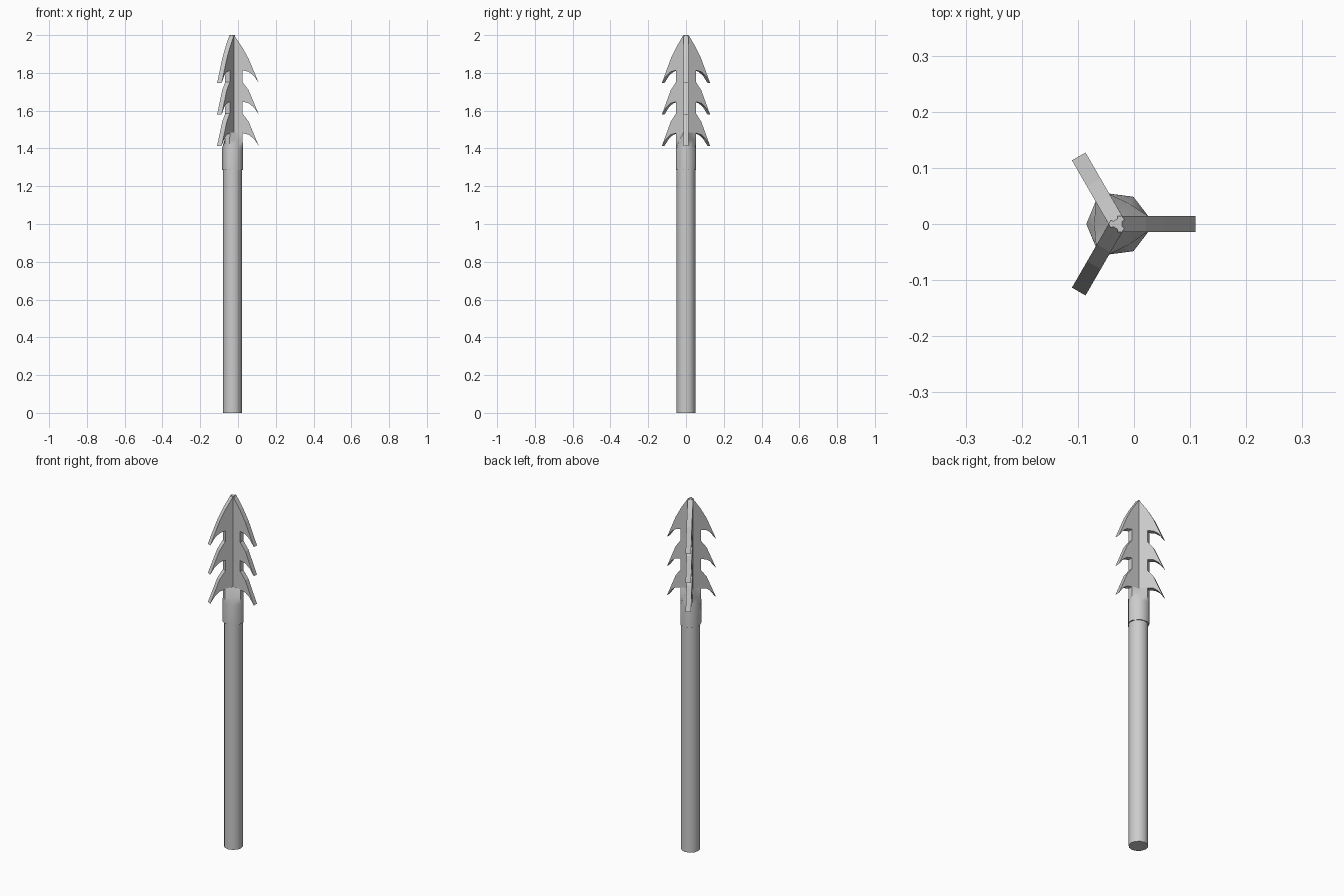
import bpy, bmesh
from math import radians, sin, cos, atan2, hypot
from mathutils import Matrix

if "Cube" in bpy.data.objects:
    bpy.data.objects.remove(bpy.data.objects["Cube"])

CX = -0.029      # axis of the shaft
T = 0.014        # half thickness of a blade
ROOT = 0.053     # radius of the blade between barbs
STEP = 0.1665    # spacing of the barbs


def finish(name, bm, smooth=True):
    bmesh.ops.recalc_face_normals(bm, faces=bm.faces[:])
    me = bpy.data.meshes.new(name)
    bm.to_mesh(me)
    bm.free()
    ob = bpy.data.objects.new(name, me)
    bpy.context.collection.objects.link(ob)
    ob.location.x = CX
    if smooth:
        bpy.ops.object.select_all(action='DESELECT')
        ob.select_set(True)
        bpy.context.view_layer.objects.active = ob
        bpy.ops.object.shade_smooth_by_angle(angle=radians(45))
    return ob


def loft(name, rings):
    bm = bmesh.new()
    rows = [[bm.verts.new(p) for p in r] for r in rings]
    n = len(rows[0])
    for a, b in zip(rows, rows[1:]):
        for i in range(n):
            j = (i + 1) % n
            bm.faces.new((a[i], a[j], b[j], b[i]))
    bm.faces.new(rows[0][::-1])
    bm.faces.new(rows[-1])
    return finish(name, bm)


# Round shaft
def circle(r, z, n=12):
    return [(r * cos(radians(360 * i / n)), r * sin(radians(360 * i / n)), z)
            for i in range(n)]


loft("shaft", [circle(0.05, 0), circle(0.05, 1.38)])


# Nine-sided socket that tapers into the three-bladed star section
def star(outer, valley, z):
    half, r = atan2(T, outer), hypot(outer, T)
    pts = []
    for k in range(3):
        a = radians(120 * k)
        for ang, rad in ((a - half, r), (a + half, r), (a + radians(60), valley)):
            pts.append((rad * cos(ang), rad * sin(ang), z))
    return pts


loft("socket", [star(0.0545, 0.056, 1.285), star(0.0545, 0.056, 1.40),
                star(0.054, 0.042, 1.445), star(ROOT, 0.0163, 1.485)])

# Barbed blade profile (radius, height), from the tip down
profile = [(0, 2.0), (0.008, 2.0), (0.05, 1.938)]
for k in range(3):
    dz = -STEP * k
    if k:
        profile.append((ROOT, 1.918 + dz))
    profile += [(r, z + dz) for r, z in (
        (0.085, 1.875), (0.139, 1.747), (0.112, 1.785),
        (0.085, 1.806), (ROOT, 1.814))]
profile += [(ROOT, 1.38), (0, 1.38)]

# Three blades around the axis
for k in range(3):
    bm = bmesh.new()
    face = bm.faces.new([bm.verts.new((r, -T, z)) for r, z in profile])
    ext = bmesh.ops.extrude_face_region(bm, geom=[face], use_keep_orig=True)
    moved = [g for g in ext["geom"] if isinstance(g, bmesh.types.BMVert)]
    bmesh.ops.translate(bm, verts=moved, vec=(0, 2 * T, 0))
    bm.transform(Matrix.Rotation(radians(120 * k), 4, 'Z'))
    finish(f"barbed_blade_{k + 1}", bm, smooth=False)
